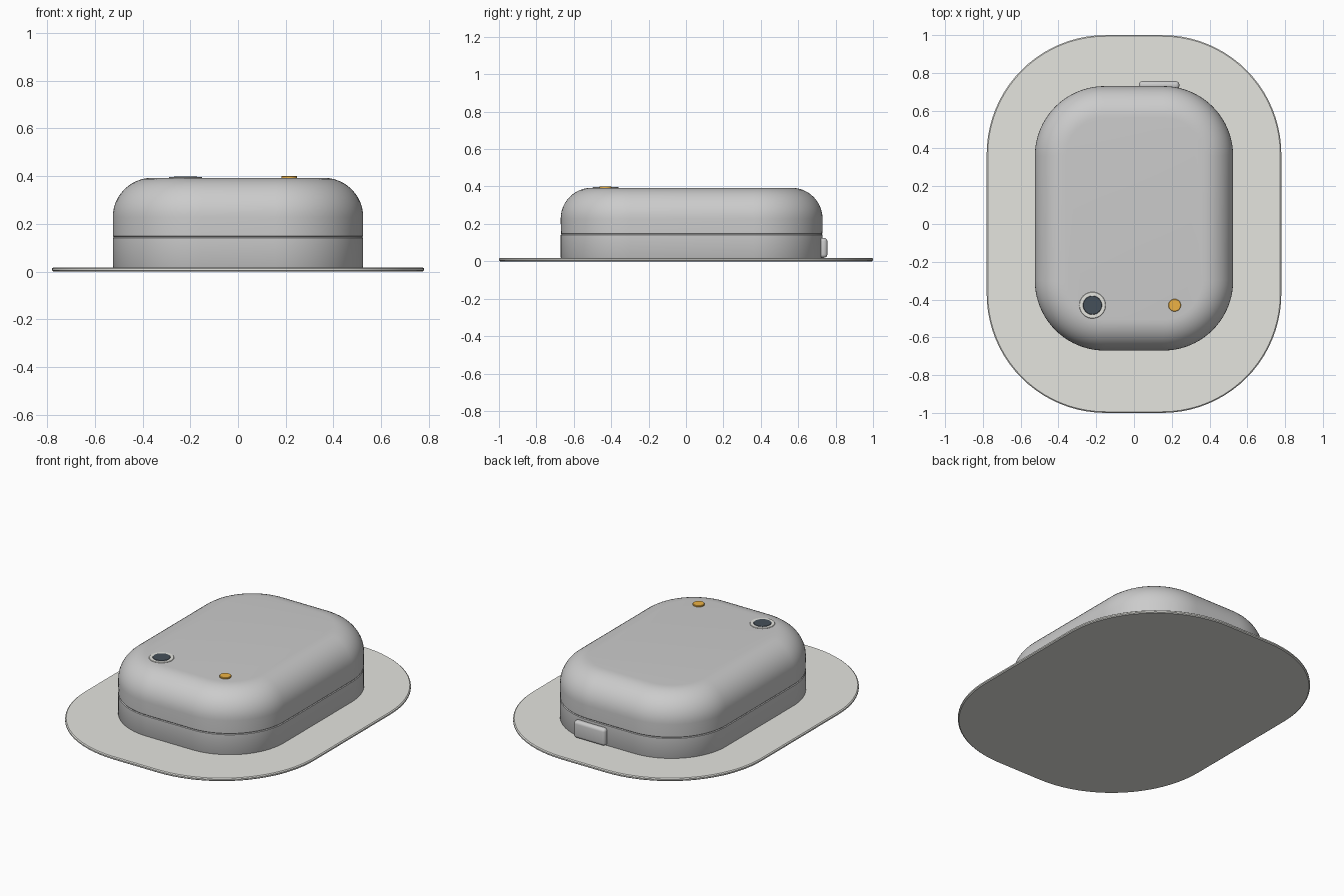
import bpy, bmesh
from math import sin, cos, pi, radians

if "Cube" in bpy.data.objects:
    bpy.data.objects.remove(bpy.data.objects["Cube"])


def material(name, rgb):
    m = bpy.data.materials.new(name)
    m.diffuse_color = (*rgb, 1)
    m.use_nodes = True
    m.node_tree.nodes["Principled BSDF"].inputs["Base Color"].default_value = m.diffuse_color
    return m


def finish(name, bm, mat=None, angle=35):
    bmesh.ops.recalc_face_normals(bm, faces=bm.faces)
    me = bpy.data.meshes.new(name)
    bm.to_mesh(me)
    bm.free()
    ob = bpy.data.objects.new(name, me)
    bpy.context.collection.objects.link(ob)
    if mat:
        me.materials.append(mat)
    bpy.ops.object.select_all(action='DESELECT')
    ob.select_set(True)
    bpy.context.view_layer.objects.active = ob
    bpy.ops.object.shade_smooth_by_angle(angle=radians(angle))
    return ob


def rounded_slab(name, hx, hy, r, profile, cx=0, cy=0, mat=None, seg=20):
    """Stack of rounded-rectangle rings; profile is a list of (inset, z)."""
    bm = bmesh.new()
    rings = []
    for inset, z in profile:
        ring = []
        for q, (sx, sy) in enumerate(((1, 1), (-1, 1), (-1, -1), (1, -1))):
            # a full circle has only one point where neighbouring corners meet
            straight = hx > r
            for i in range(seg + 1 if straight else seg):
                a = (q + i / seg) * pi / 2
                ring.append(bm.verts.new((
                    cx + sx * (hx - r) + (r - inset) * cos(a),
                    cy + sy * (hy - r) + (r - inset) * sin(a), z)))
        rings.append(ring)
    for lo, hi in zip(rings, rings[1:]):
        for i in range(len(lo)):
            j = (i + 1) % len(lo)
            bm.faces.new((lo[i], lo[j], hi[j], hi[i]))
    bm.faces.new(rings[0][::-1])
    bm.faces.new(rings[-1])
    return finish(name, bm, mat)


def disc(name, x, y, r, z0, z1, mat, edge=0.002):
    return rounded_slab(name, r, r, r, [(0, z0), (0, z1 - edge), (edge, z1)],
                        x, y, mat, seg=10)


pad_mat = material("pad_fabric", (0.78, 0.78, 0.74))
dark_mat = material("dark_glass", (0.06, 0.08, 0.10))
amber_mat = material("amber", (0.85, 0.45, 0.06))

# Thin adhesive pad with softened rim
rounded_slab("adhesive_pad", 0.78, 1.0, 0.63,
             [(0.006, 0), (0, 0.005), (0, 0.013), (0.006, 0.018)], mat=pad_mat)

# Lower housing
rounded_slab("lower_housing", 0.525, 0.70, 0.37,
             [(0.004, 0.012), (0, 0.02), (0, 0.141), (0.004, 0.145)], cy=0.03)

# Upper housing with a large rounded shoulder
R, TOP = 0.165, 0.393
shoulder = [(R * (1 - cos(t)), TOP - R + R * sin(t))
            for t in (k * pi / 24 for k in range(13))]
rounded_slab("upper_housing", 0.525, 0.70, 0.37,
             [(0.004, 0.145), (0.001, 0.149)] + shoulder, cy=0.03)

# Sensor window and indicator light on the top
disc("window_ring", -0.22, -0.43, 0.07, 0.385, 0.396, pad_mat)
disc("window", -0.22, -0.43, 0.05, 0.385, 0.398, dark_mat)
disc("indicator_light", 0.215, -0.43, 0.033, 0.385, 0.401, amber_mat)

# Release latch on the back
bm = bmesh.new()
bmesh.ops.create_cube(bm, size=1)
for v in bm.verts:
    v.co = (0.133 + v.co.x * 0.214, 0.734 + v.co.y * 0.044, 0.072 + v.co.z * 0.106)
bmesh.ops.bevel(bm, geom=bm.edges[:], offset=0.018, segments=4, profile=0.5,
                affect='EDGES')
finish("release_latch", bm)
